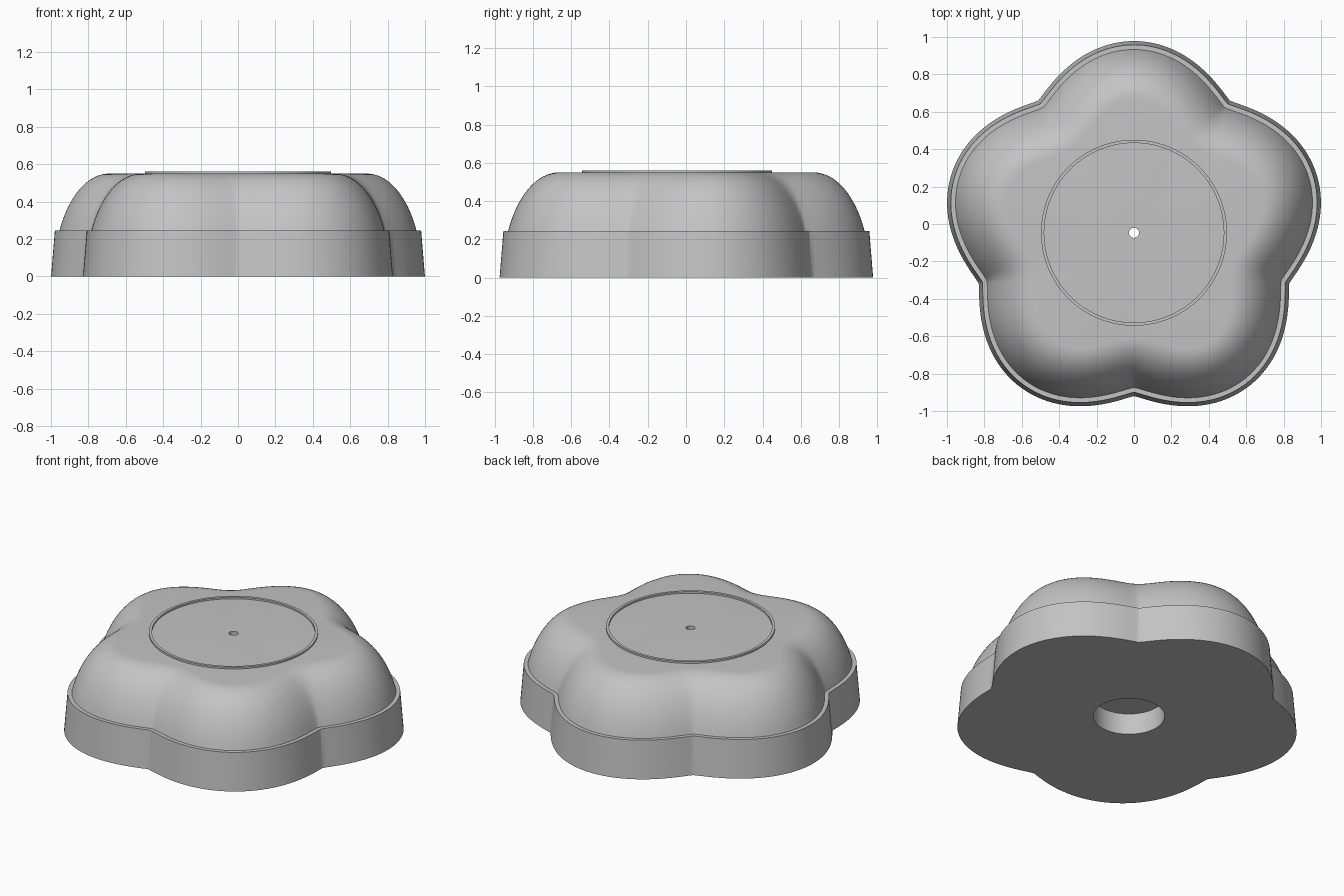
import bpy, bmesh, math
from mathutils import Vector

cube = bpy.data.objects.get("Cube")
if cube:
    bpy.data.objects.remove(cube)

CENTRE_Y = -0.047
LOBES = 5
STEPS = 48          # samples per lobe
FAN = 8             # extra normals at each notch
NOTCH_R, LOBE_RISE = 0.873, 0.152

grey = bpy.data.materials.new("plain_grey")
grey.use_nodes = True
colour = (0.55, 0.55, 0.55, 1)
grey.diffuse_color = colour
grey.node_tree.nodes["Principled BSDF"].inputs["Base Color"].default_value = colour


def outline_point(i):
    # Five rounded lobes meeting in notches; i = 0 is the front notch
    t = i / STEPS
    r = NOTCH_R + LOBE_RISE * abs(math.sin(math.pi * t)) ** 1.15
    a = math.tau * t / LOBES - math.pi / 2
    return Vector((r * math.cos(a), r * math.sin(a)))


def edge_normal(i):
    d = outline_point(i + 1) - outline_point(i)
    return Vector((d.y, -d.x)).normalized()


# Outline points with outward normals, fanned where the notch turns sharply
outline = []
for i in range(LOBES * STEPS):
    before, after = edge_normal(i - 1), edge_normal(i)
    blends = [k / FAN for k in range(FAN + 1)] if i % STEPS == 0 else [0.5]
    for b in blends:
        outline.append((outline_point(i), before.lerp(after, b).normalized()))


def inset_ring(d, z):
    return [(p.x - d * n.x, p.y - d * n.y, z) for p, n in outline]


def circle_ring(r, z):
    return [(*(p.normalized() * r), z) for p, n in outline]


def loft(name, rings):
    # Closed skin through all rings, last joined back to first
    bm = bmesh.new()
    rows = [[bm.verts.new(c) for c in ring] for ring in rings]
    count = len(outline)
    for j, row in enumerate(rows):
        nxt = rows[(j + 1) % len(rows)]
        for i in range(count):
            k = (i + 1) % count
            bm.faces.new((row[i], row[k], nxt[k], nxt[i]))
    bmesh.ops.remove_doubles(bm, verts=bm.verts, dist=0.00005)
    bmesh.ops.recalc_face_normals(bm, faces=bm.faces)
    mesh = bpy.data.meshes.new(name)
    bm.to_mesh(mesh)
    bm.free()
    mesh.materials.append(grey)
    obj = bpy.data.objects.new(name, mesh)
    obj.location.y = CENTRE_Y
    bpy.context.collection.objects.link(obj)
    bpy.ops.object.select_all(action='DESELECT')
    obj.select_set(True)
    bpy.context.view_layer.objects.active = obj
    bpy.ops.object.shade_smooth_by_angle(angle=math.radians(30))
    return obj


# Tapered base wall, narrow ledge, then an elliptical dome up to the flat top
TOP, LEDGE = 0.55, 0.245
START = math.radians(25)
rings = [inset_ring(0, 0), inset_ring(0.02, LEDGE)]
SEGS = 16
for s in range(SEGS + 1):
    t = START + (math.pi / 2 - START) * s / SEGS
    d = 0.31 - 0.265 * math.cos(t) / math.cos(START)
    z = TOP - (TOP - LEDGE) * (1 - math.sin(t)) / (1 - math.sin(START))
    rings.append(inset_ring(d, z))
# Narrow centre hole opening into a wide recess underneath
rings += [circle_ring(0.027, TOP), circle_ring(0.027, 0.137),
          circle_ring(0.21, 0.137), circle_ring(0.21, 0)]
loft("lobed_body", rings)

# Thin raised rim on the flat top
loft("top_rim", [circle_ring(0.497, TOP - 0.005), circle_ring(0.497, TOP + 0.011),
                 circle_ring(0.48, TOP + 0.011), circle_ring(0.48, TOP - 0.005)])
